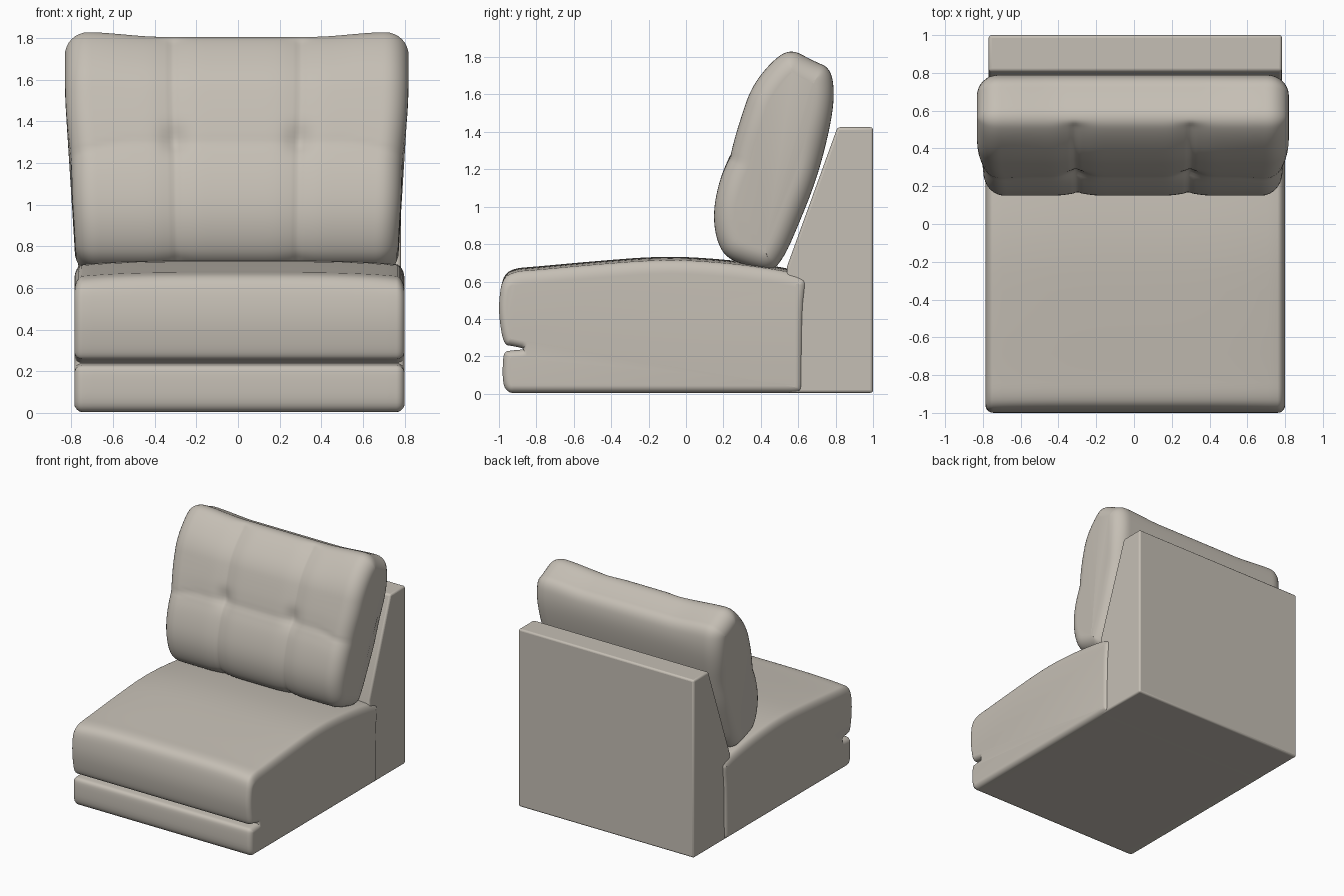
import bpy, bmesh, math

cube = bpy.data.objects.get("Cube")
if cube:
    bpy.data.objects.remove(cube)

# One upholstery fabric
fabric = bpy.data.materials.new("warm_grey_fabric")
fabric.use_nodes = True
FABRIC = (0.56, 0.52, 0.46, 1)
fabric.diffuse_color = FABRIC
fabric.node_tree.nodes["Principled BSDF"].inputs["Base Color"].default_value = FABRIC


def smoothstep(a, b, v):
    t = min(1, max(0, (v - a) / (b - a)))
    return t * t * (3 - 2 * t)


def bump(v, width):
    return math.exp(-(v / width) ** 2)


def round_off(points, times):
    """Corner-cut a closed profile into a smooth one."""
    for _ in range(times):
        cut = []
        for (a, b), (c, d) in zip(points, points[1:] + points[:1]):
            cut += [(0.75 * a + 0.25 * c, 0.75 * b + 0.25 * d),
                    (0.25 * a + 0.75 * c, 0.25 * b + 0.75 * d)]
        points = cut
    return points


def inward_normals(points):
    result = []
    for i in range(len(points)):
        (a, b), (c, d) = points[i - 1], points[(i + 1) % len(points)]
        length = math.hypot(c - a, d - b) or 1
        result.append(((b - d) / length, (c - a) / length))
    return result


def finish(name, bm, angle):
    bmesh.ops.recalc_face_normals(bm, faces=bm.faces)
    mesh = bpy.data.meshes.new(name)
    bm.to_mesh(mesh)
    bm.free()
    mesh.materials.append(fabric)
    obj = bpy.data.objects.new(name, mesh)
    bpy.context.collection.objects.link(obj)
    bpy.ops.object.select_all(action="DESELECT")
    obj.select_set(True)
    bpy.context.view_layer.objects.active = obj
    bpy.ops.object.shade_smooth_by_angle(angle=math.radians(angle))
    return obj


def loft(name, profile, half, radius, steps, shape, angle):
    """Sweep a side profile along x with rounded ends; shape() places each point."""
    normals = inward_normals(profile)
    arc = [math.radians(90 * i / 8) for i in range(9)]
    ends = [(half - radius * (1 - math.sin(a)), radius * (1 - math.cos(a))) for a in arc]
    flat = half - radius
    middle = [(-flat + 2 * flat * i / steps, 0) for i in range(1, steps)]
    stations = [(-x, inset) for x, inset in reversed(ends)] + middle + ends
    bm = bmesh.new()
    rings = [[bm.verts.new(shape(x, inset, p, n)) for p, n in zip(profile, normals)]
             for x, inset in stations]
    for r, s in zip(rings, rings[1:]):
        for i in range(len(r)):
            bm.faces.new((r[i - 1], r[i], s[i], s[i - 1]))
    bm.faces.new(rings[0])
    bm.faces.new(rings[-1])
    return finish(name, bm, angle)


# Seat: crowned cushion and plinth sharing one profile with a front crease
SEAT_HALF = 0.793
seat_profile = round_off([
    (-0.90, 0.005), (-0.95, 0.005), (-0.98, 0.05), (-0.98, 0.18), (-0.97, 0.225),
    (-0.93, 0.232), (-0.85, 0.238), (-0.93, 0.256), (-0.965, 0.26), (-0.985, 0.31),
    (-1.003, 0.45), (-0.99, 0.58), (-0.965, 0.645), (-0.91, 0.672), (-0.80, 0.68),
    (-0.50, 0.708), (-0.12, 0.737), (0.20, 0.72), (0.50, 0.68), (0.60, 0.655),
    (0.645, 0.62), (0.64, 0.56), (0.627, 0.45), (0.622, 0.10), (0.622, 0.02),
    (0.60, 0.005), (0.50, 0.005)][::-1], 2)


def seat_shape(x, inset, p, n):
    top = smoothstep(0.55, 0.67, p[1])
    inset *= 1 + 0.7 * top
    sag = 0.022 * top * abs(x / SEAT_HALF) ** 4
    return x + 0.007, p[0] + n[0] * inset, p[1] + n[1] * inset - sag


loft("seat", seat_profile, SEAT_HALF, 0.04, 30, seat_shape, 50)

# Back frame: wedge-shaped support
bm = bmesh.new()
outline = [(1, 0.005), (1, 1.425), (0.81, 1.425), (0.54, 0.68), (0.54, 0.005)]
face = bm.faces.new([bm.verts.new((-0.769, y, z)) for y, z in outline])
extruded = bmesh.ops.extrude_face_region(bm, geom=[face])["geom"]
bmesh.ops.translate(bm, vec=(1.552, 0, 0),
                    verts=[v for v in extruded if isinstance(v, bmesh.types.BMVert)])
frame = finish("back_frame", bm, 40)
bevel = frame.modifiers.new("soft_edges", "BEVEL")
bevel.width = 0.014
bevel.segments = 3

# Back cushion: leaning pillow with stitched seams and two tufts
CUSHION_HALF = 0.80
cushion_profile = round_off([
    (0.145, 0.97), (0.16, 0.83), (0.21, 0.73), (0.32, 0.685), (0.46, 0.65),
    (0.53, 0.74), (0.60, 0.90), (0.70, 1.15), (0.77, 1.42), (0.795, 1.60),
    (0.775, 1.74), (0.68, 1.78), (0.56, 1.845), (0.46, 1.78), (0.35, 1.64),
    (0.295, 1.48), (0.24, 1.30), (0.175, 1.13)], 3)


def cushion_shape(x, inset, p, n):
    y, z = p
    front = smoothstep(0.1, 0.7, n[0])
    seam_x = abs(x) - 0.298
    seam_z = z - 1.30 + 0.04 * smoothstep(0.5, 0.8, abs(x))
    # stitched grooves and button dimples on the front
    dent = 0.007 * bump(seam_x, 0.016) + 0.012 * bump(seam_x, 0.07)
    dent += 0.005 * bump(seam_z, 0.016) + 0.006 * bump(seam_z, 0.07)
    dent += 0.022 * bump(math.hypot(seam_x, seam_z - 0.02), 0.06)
    # soft dip between the raised top corners
    dip = 0.022 * smoothstep(1.5, 1.8, z) * (1 - smoothstep(0.35, 0.7, abs(x)))
    move = inset + dent * front
    # sides flare outward toward the top
    flare = 0.972 + 0.06 * smoothstep(0.7, 1.65, z) - 0.012 * bump(z - 1.25, 0.15)
    return x * flare - 0.006, y + n[0] * move, z + n[1] * move - dip


loft("back_cushion", cushion_profile, CUSHION_HALF, 0.11, 90, cushion_shape, 60)
